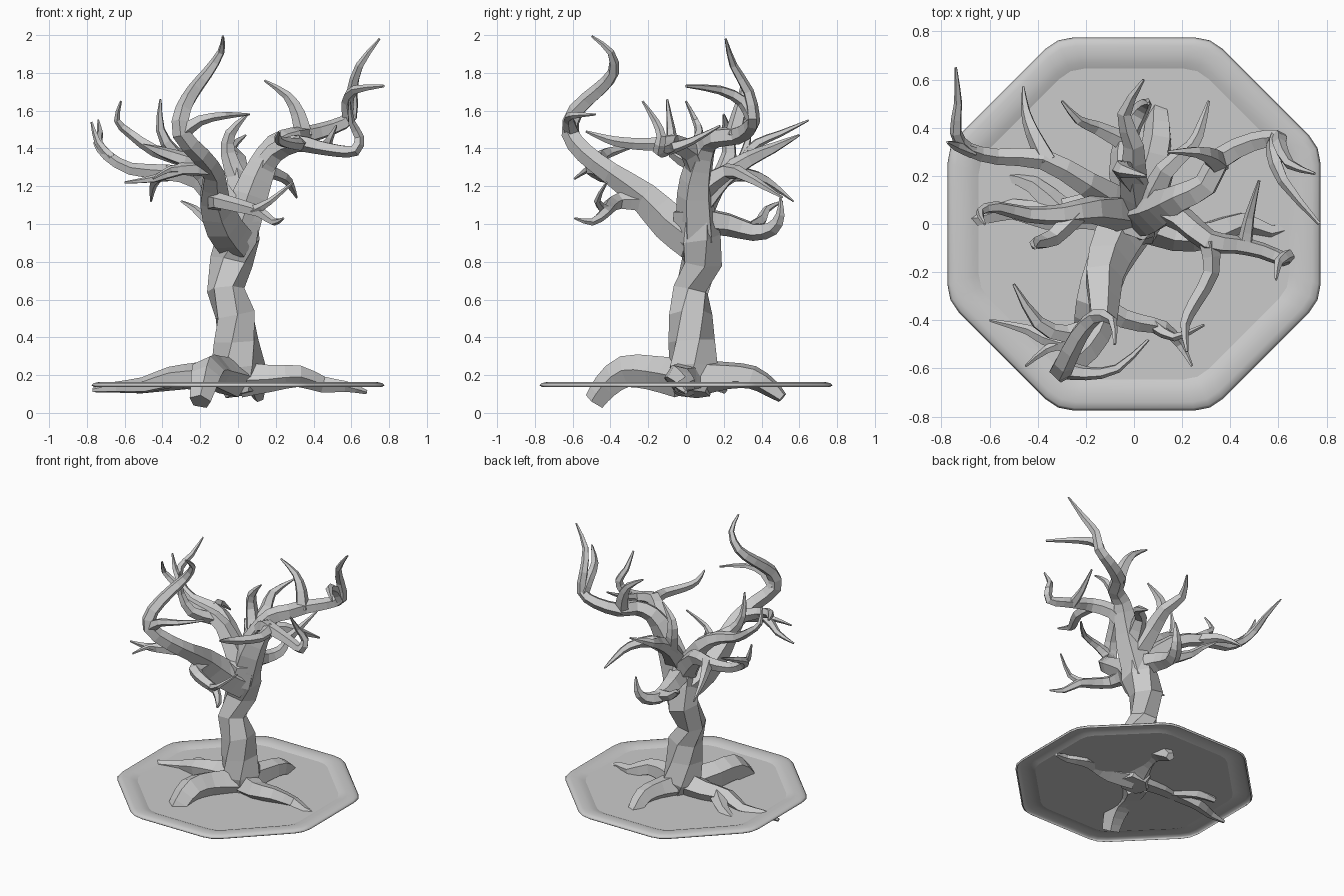
import bpy, bmesh, math
from mathutils import Vector, Matrix


def finish(bm, name):
    bmesh.ops.recalc_face_normals(bm, faces=bm.faces)
    me = bpy.data.meshes.new(name)
    bm.to_mesh(me)
    bm.free()
    ob = bpy.data.objects.new(name, me)
    bpy.context.collection.objects.link(ob)
    return ob


def refine(pts):
    """Add a curved midpoint to every span."""
    V = [Vector(p) for p in pts]
    V = [2 * V[0] - V[1]] + V + [2 * V[-1] - V[-2]]
    out = []
    for a, b, c, d in zip(V, V[1:], V[2:], V[3:]):
        out += [b, (9 * (b + c) - a - d) / 16]
    return out + [V[-2]]


def limb(name, pts, sides=5, twist=0.0):
    """Flat-faced tapering tube through (x, y, z, radius) points."""
    if sides == 5:
        pts = refine(pts)
    bm = bmesh.new()
    P = [Vector(p[:3]) for p in pts]
    rings, u, prev = [], None, None
    for i, p in enumerate(P):
        t = (P[min(i + 1, len(P) - 1)] - P[max(i - 1, 0)]).normalized()
        if u is None:
            u = t.orthogonal().normalized()
        else:
            u = prev.rotation_difference(t) @ u
        u = (u - t * u.dot(t)).normalized()
        prev = t
        ring = []
        for k in range(sides):
            a = 2 * math.pi * k / sides + twist * i
            ring.append(bm.verts.new(p + Matrix.Rotation(a, 3, t) @ u * pts[i][3]))
        rings.append(ring)
    for a, b in zip(rings, rings[1:]):
        for k in range(sides):
            n = (k + 1) % sides
            bm.faces.new((a[k], a[n], b[n], b[k]))
    bm.faces.new(rings[0])
    bm.faces.new(rings[-1])
    return finish(bm, name)


# Octagonal ground plate with softened corners and a raised rim
bm = bmesh.new()
rings = []
for r, z in [(.765, .138), (.775, .146), (.765, .157), (.74, .163),
             (.70, .163), (.67, .157), (.645, .147)]:
    ring = []
    for k in range(8):
        for d in (-4.5, 0, 4.5):
            a = math.radians(22.5 + 45 * k + d)
            e = r / math.cos(math.radians(22.5 - abs(d))) if d else r * 1.065
            ring.append(bm.verts.new((e * math.cos(a), e * math.sin(a), z)))
    rings.append(ring)
for a, b in zip(rings, rings[1:]):
    for k in range(24):
        n = (k + 1) % 24
        bm.faces.new((a[k], a[n], b[n], b[k])).smooth = True
bm.faces.new(rings[-1])
finish(bm, "ground_plate")

# Trunk
limb("trunk", [(.03, .03, .1, .1), (0, .04, .24, .145), (-.01, .03, .38, .125),
               (-.015, .025, .52, .115), (-.065, .025, .65, .1), (-.035, .085, .8, .115),
               (0, .06, .93, .125), (.02, .04, 1.08, .11)], 6, .3)

# Roots
limb("front_root", [(-.03, -.02, .18, .11), (-.12, -.18, .21, .095), (-.16, -.32, .215, .09),
                    (-.18, -.42, .14, .075), (-.2, -.48, .06, .06)])
limb("left_root", [(-.03, .04, .2, .1), (-.2, .05, .19, .08), (-.36, .03, .185, .06),
                   (-.5, .06, .145, .045), (-.65, .02, .135, .03), (-.77, .02, .12, .012)])
limb("left_root_fork", [(-.3, .05, .18, .06), (-.42, .16, .15, .04), (-.54, .2, .12, .02)])
limb("right_root", [(.03, .03, .18, .1), (.18, -.04, .185, .075), (.32, -.04, .195, .06),
                    (.45, .01, .15, .045), (.57, -.03, .14, .03), (.68, 0, .11, .012)])
limb("back_root", [(.02, .07, .19, .1), (.07, .22, .2, .075), (.1, .35, .19, .065),
                   (.1, .45, .13, .05), (.11, .51, .08, .03)])

# Front limb curling up to the highest tip
limb("front_limb", [(0, .05, .9, .11), (-.08, -.08, 1.0, .105), (-.13, -.22, 1.14, .085),
                    (-.13, -.4, 1.27, .06), (-.2, -.53, 1.37, .055), (-.3, -.61, 1.48, .05),
                    (-.29, -.58, 1.6, .045), (-.23, -.46, 1.71, .04), (-.16, -.385, 1.8, .032),
                    (-.09, -.4, 1.91, .02), (-.08, -.5, 1.995, .006)])
limb("front_limb_twig", [(-.3, -.6, 1.48, .045), (-.2, -.62, 1.55, .03),
                         (-.07, -.6, 1.575, .02), (.06, -.48, 1.58, .006)])
limb("front_low_branch", [(-.12, -.22, 1.12, .06), (-.1, -.36, 1.12, .045), (.02, -.41, 1.09, .038),
                          (.12, -.43, 1.06, .03), (.19, -.5, 1.01, .02), (.24, -.59, 1.03, .006)])
limb("front_low_fork", [(.08, -.42, 1.07, .03), (.17, -.47, 1.12, .018), (.29, -.42, 1.22, .006)])
limb("front_left_branch", [(-.14, -.42, 1.29, .05), (-.28, -.46, 1.34, .04),
                           (-.4, -.41, 1.38, .03), (-.5, -.25, 1.42, .006)])
limb("front_left_low_branch", [(-.14, -.43, 1.29, .045), (-.3, -.5, 1.29, .035),
                               (-.44, -.44, 1.24, .022), (-.6, -.4, 1.22, .006)])
limb("front_left_twig", [(-.27, -.49, 1.29, .03), (-.36, -.52, 1.29, .018), (-.45, -.59, 1.24, .006)])

# Right limb with its rising tips
limb("right_limb", [(0, .06, .92, .11), (.07, .05, 1.15, .1), (.13, .07, 1.3, .08),
                    (.2, .11, 1.42, .06), (.3, .16, 1.46, .055), (.36, .27, 1.47, .05),
                    (.5, .34, 1.51, .042), (.6, .355, 1.57, .036), (.605, .33, 1.7, .03),
                    (.645, .25, 1.84, .022), (.75, .21, 1.98, .006)])
limb("right_limb_fork", [(.59, .35, 1.56, .036), (.58, .3, 1.65, .033), (.62, .18, 1.71, .025),
                         (.77, 0, 1.73, .008)])
limb("right_limb_twig", [(.35, .25, 1.46, .05), (.32, .28, 1.58, .04), (.26, .3, 1.68, .025),
                         (.14, .3, 1.76, .006)])
limb("right_low_limb", [(.12, .06, 1.27, .06), (.2, .02, 1.38, .055), (.31, -.07, 1.43, .05),
                        (.42, -.085, 1.41, .04), (.53, -.11, 1.39, .035), (.62, -.145, 1.39, .032),
                        (.64, -.13, 1.46, .027), (.6, -.16, 1.54, .02), (.59, -.23, 1.65, .006)])
limb("right_front_branch", [(.31, -.07, 1.43, .045), (.32, -.2, 1.42, .035), (.25, -.33, 1.43, .03),
                            (.21, -.42, 1.45, .022), (.22, -.53, 1.49, .006)])
limb("right_back_twig", [(.46, -.09, 1.4, .035), (.48, .03, 1.44, .022), (.52, .18, 1.52, .006)])

# Left limbs
limb("left_limb", [(-.03, .06, 1.05, .085), (-.2, .17, 1.23, .055), (-.38, .27, 1.27, .045),
                   (-.57, .28, 1.29, .035), (-.69, .31, 1.36, .03), (-.74, .38, 1.43, .026),
                   (-.73, .5, 1.48, .018), (-.74, .65, 1.55, .005)])
limb("left_limb_fork", [(-.67, .3, 1.35, .028), (-.74, .325, 1.43, .02), (-.775, .34, 1.54, .006)])
limb("left_limb_twig", [(-.36, .26, 1.27, .045), (-.42, .38, 1.25, .032), (-.45, .47, 1.2, .02),
                        (-.46, .57, 1.12, .005)])
limb("left_upper_limb", [(-.03, .05, 1.05, .09), (-.17, .06, 1.27, .06), (-.3, .04, 1.35, .045),
                         (-.44, .04, 1.39, .035), (-.57, .07, 1.48, .026), (-.64, .05, 1.55, .018),
                         (-.62, 0, 1.65, .006)])
limb("left_upper_twig", [(-.24, .04, 1.32, .045), (-.34, -.06, 1.38, .038),
                         (-.41, -.08, 1.5, .025), (-.41, -.1, 1.66, .006)])

# Back limbs
limb("back_low_limb", [(0, .06, 1.02, .08), (-.04, .22, 1.0, .065), (-.03, .36, .96, .05),
                       (.02, .46, .98, .04), (.05, .5, 1.05, .025), (.06, .5, 1.14, .006)])
limb("back_low_twig", [(-.04, .34, .97, .045), (-.16, .4, 1.02, .03), (-.23, .43, 1.08, .02),
                       (-.3, .51, 1.12, .006)])
limb("back_upper_limb", [(.03, .06, 1.1, .085), (0, .2, 1.25, .06), (0, .33, 1.34, .045),
                         (-.04, .46, 1.4, .03), (.04, .6, 1.47, .006)])
limb("back_upper_twig", [(0, .18, 1.23, .055), (-.05, .23, 1.37, .042), (-.04, .22, 1.48, .03),
                         (.05, .2, 1.58, .006)])
limb("back_right_branch", [(.07, .07, 1.18, .07), (.13, .22, 1.28, .045), (.24, .32, 1.25, .03),
                           (.28, .41, 1.2, .02), (.31, .51, 1.14, .006)])
